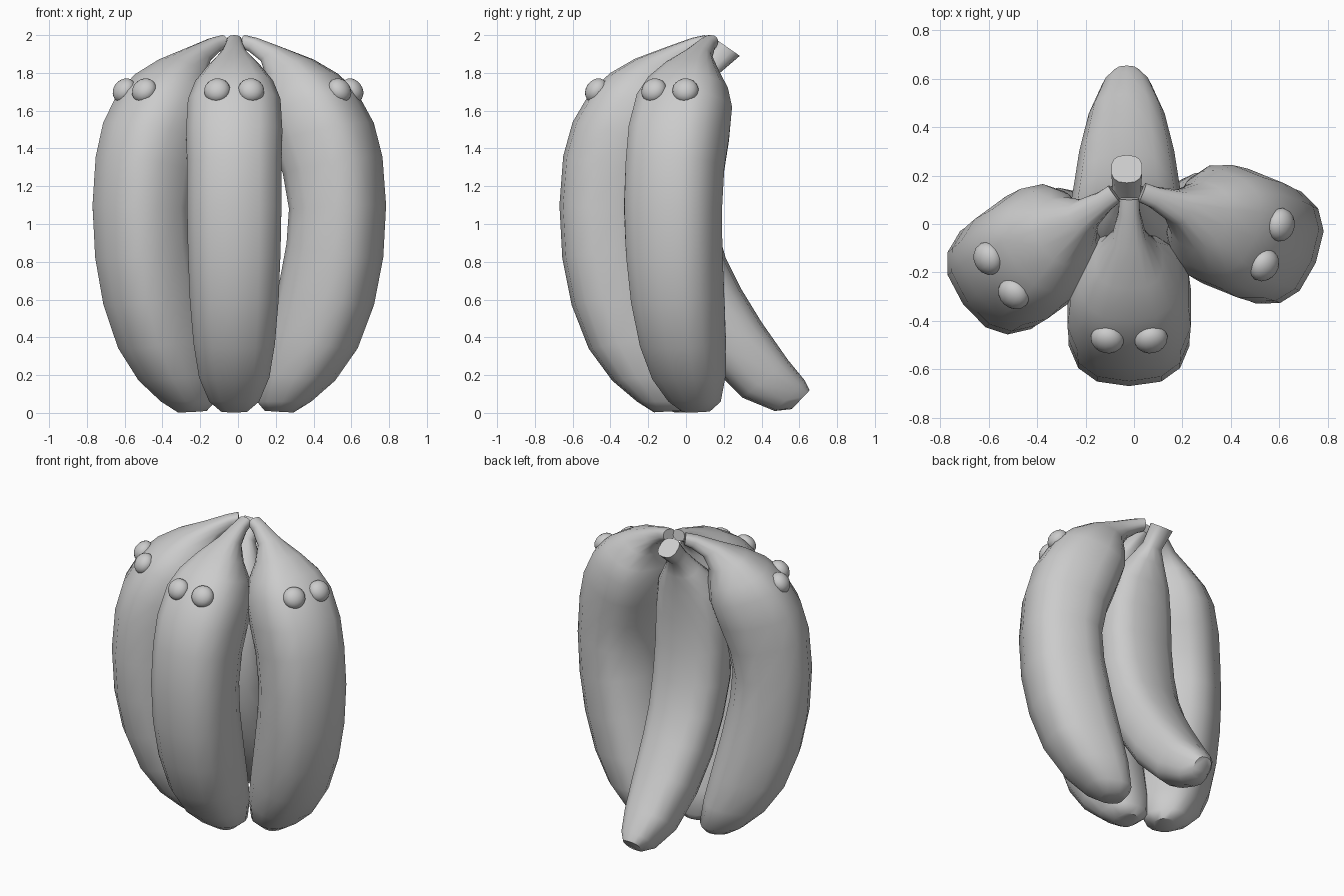
import bpy, bmesh, math
from mathutils import Vector, Matrix

if "Cube" in bpy.data.objects:
    bpy.data.objects.remove(bpy.data.objects["Cube"])

SIDES = 14

# Each section: inner (s, z), outer (s, z), half width
FRUIT = [
    ((.15, .012), (.30, .003), .07), ((.115, .06), (.39, .06), .135),
    ((.14, .22), (.52, .17), .19), ((.19, .42), (.645, .34), .22),
    ((.25, .66), (.735, .57), .24), ((.30, .90), (.785, .82), .25),
    ((.315, 1.08), (.80, 1.10), .255), ((.28, 1.26), (.78, 1.36), .255),
    ((.22, 1.42), (.73, 1.54), .26), ((.17, 1.57), (.63, 1.71), .25),
    ((.165, 1.68), (.53, 1.80), .21), ((.17, 1.78), (.40, 1.875), .14),
    ((.13, 1.86), (.24, 1.935), .07), ((.06, 1.91), (.10, 1.985), .045),
    ((.02, 1.93), (.03, 2.0), .042),
]
# Rear fruit bends the other way; s is +y here
REAR = [
    ((.655, .12), (.56, .02), .06), ((.63, .17), (.47, .01), .105),
    ((.54, .28), (.30, .08), .16), ((.40, .48), (.12, .26), .20),
    ((.29, .66), (-.03, .48), .22), ((.21, .82), (-.13, .72), .235),
    ((.16, 1.0), (-.20, .98), .245), ((.13, 1.2), (-.20, 1.25), .245),
    ((.13, 1.4), (-.17, 1.5), .235), ((.14, 1.58), (-.09, 1.68), .195),
    ((.16, 1.71), (.02, 1.79), .115), ((.18, 1.80), (.09, 1.87), .058),
    ((.285, 1.89), (.17, 1.97), .065),
]


def spow(v, n):
    return math.copysign(abs(v) ** n, v)


def finish(bm, name, matrix, angle):
    bmesh.ops.recalc_face_normals(bm, faces=bm.faces)
    mesh = bpy.data.meshes.new(name)
    bm.to_mesh(mesh)
    bm.free()
    ob = bpy.data.objects.new(name, mesh)
    bpy.context.collection.objects.link(ob)
    ob.matrix_world = matrix
    bpy.ops.object.select_all(action='DESELECT')
    ob.select_set(True)
    bpy.context.view_layer.objects.active = ob
    bpy.ops.object.shade_smooth_by_angle(angle=math.radians(angle))
    return ob


def loft(name, sections, matrix):
    """Skin rounded-square sections; local +x is the radial direction s."""
    bm = bmesh.new()
    rings = []
    for inner, outer, w in sections:
        a = Vector((inner[0], 0, inner[1]))
        b = Vector((outer[0], 0, outer[1]))
        mid, half = (a + b) / 2, (b - a) / 2
        ring = []
        for i in range(SIDES):
            t = 2 * math.pi * i / SIDES
            p = mid + half * spow(math.cos(t), .78)
            p.y = w * spow(math.sin(t), .78)
            ring.append(bm.verts.new(p))
        rings.append(ring)
    for r0, r1 in zip(rings, rings[1:]):
        for i in range(SIDES):
            j = (i + 1) % SIDES
            bm.faces.new((r0[i], r0[j], r1[j], r1[i]))
    bm.faces.new(rings[0])
    bm.faces.new(rings[-1])
    return finish(bm, name, matrix, 50)


def eye(name, side, matrix):
    bm = bmesh.new()
    bmesh.ops.create_uvsphere(bm, u_segments=16, v_segments=10, radius=1)
    local = (Matrix.Translation((.605, side * .09, 1.707))
             @ Matrix.Rotation(side * math.radians(12), 4, 'Z')
             @ Matrix.Rotation(math.radians(-35), 4, 'Y')
             @ Matrix.Diagonal((.055, .07, .068, 1)))
    bmesh.ops.transform(bm, matrix=local, verts=bm.verts)
    return finish(bm, name, matrix, 60)


# Three fruits with eyes, fanned around the shared stem
for label, (x, y), deg in (("front", (-.02, .13), -90),
                           ("left", (-.06, .14), -144),
                           ("right", (.01, .14), -22)):
    m = Matrix.Translation((x, y, 0)) @ Matrix.Rotation(math.radians(deg), 4, 'Z')
    loft(label + "_banana", FRUIT, m)
    for side, tag in ((-1, "a"), (1, "b")):
        eye(f"{label}_eye_{tag}", side, m)

# Plain rear fruit
loft("rear_banana", REAR,
     Matrix.Translation((-.03, 0, 0)) @ Matrix.Rotation(math.radians(90), 4, 'Z'))
